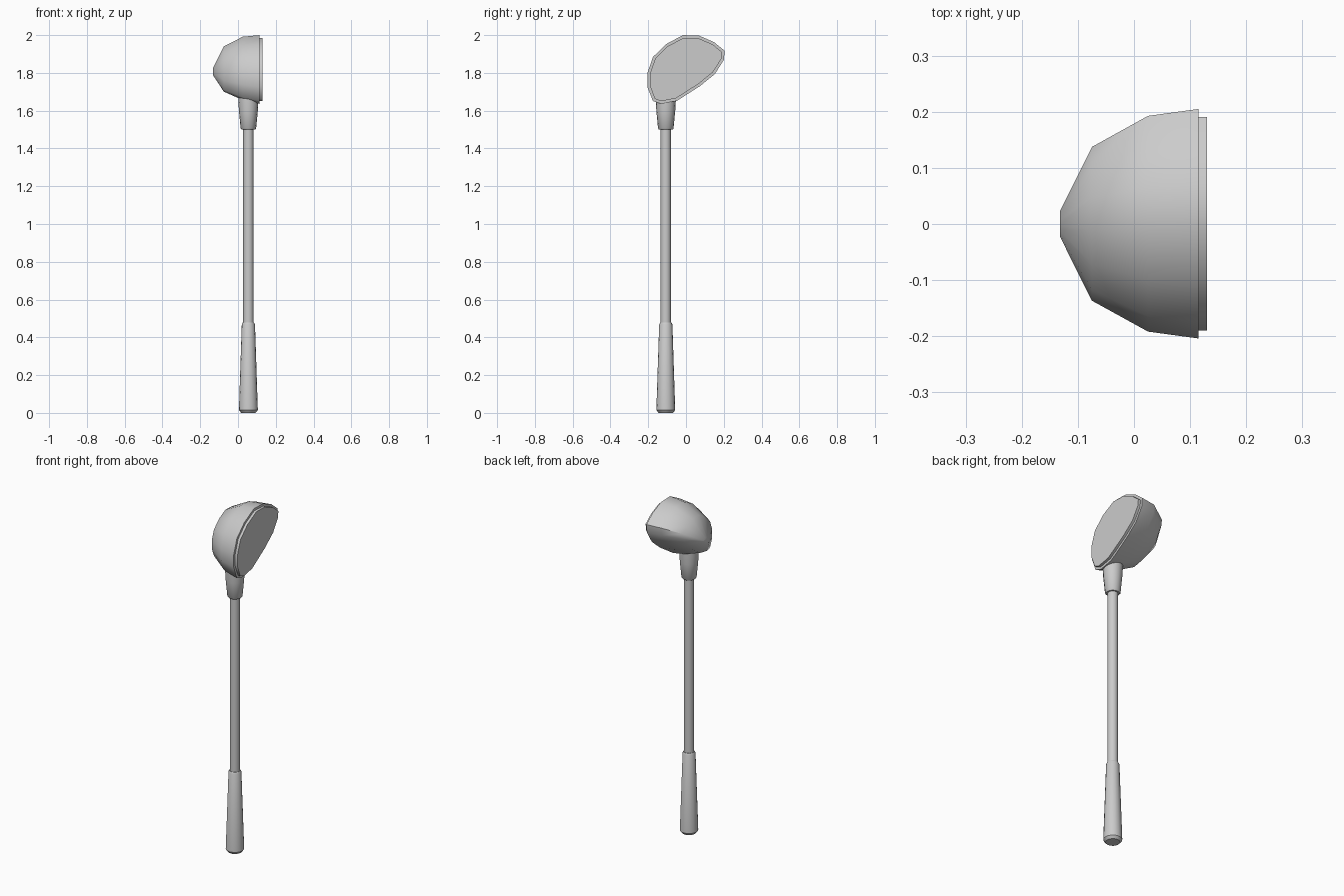
import bpy, bmesh
from math import radians, cos, sin, tau
from mathutils import Vector

cube = bpy.data.objects.get("Cube")
if cube:
    bpy.data.objects.remove(cube, do_unlink=True)

GREY = (0.6, 0.6, 0.6, 1)
grey = bpy.data.materials.new("plain grey")
grey.use_nodes = True
grey.diffuse_color = GREY
grey.node_tree.nodes["Principled BSDF"].inputs["Base Color"].default_value = GREY

AXIS = Vector((0.055, -0.107, 0))
SIDES = 16


def loft(bm, rings):
    """Skin consecutive rings of points and cap both ends; return the end cap."""
    rows = [[bm.verts.new(p) for p in ring] for ring in rings]
    for a, b in zip(rows, rows[1:]):
        for i in range(len(a)):
            j = (i + 1) % len(a)
            bm.faces.new((a[i], a[j], b[j], b[i]))
    bm.faces.new(rows[0][::-1])
    return bm.faces.new(rows[-1])


def finish(bm, name, angle):
    bmesh.ops.recalc_face_normals(bm, faces=bm.faces)
    mesh = bpy.data.meshes.new(name)
    bm.to_mesh(mesh)
    bm.free()
    obj = bpy.data.objects.new(name, mesh)
    bpy.context.collection.objects.link(obj)
    mesh.materials.append(grey)
    bpy.ops.object.select_all(action="DESELECT")
    obj.select_set(True)
    bpy.context.view_layer.objects.active = obj
    bpy.ops.object.shade_smooth_by_angle(angle=radians(angle))


def turned(name, profile):
    """Round part on the shaft axis from (radius, height) pairs."""
    bm = bmesh.new()
    loft(bm, [[AXIS + Vector((r * cos(tau * i / SIDES), r * sin(tau * i / SIDES), z))
               for i in range(SIDES)] for r, z in profile])
    finish(bm, name, 35)


# Grip, shaft and socket
turned("grip", [(0.038, 0), (0.05, 0.015), (0.035, 0.468), (0.03, 0.478)])
turned("shaft", [(0.0275, 0.45), (0.0275, 1.53)])
turned("socket", [(0.036, 1.5), (0.041, 1.506), (0.05, 1.6), (0.053, 1.65), (0.053, 1.7)])

# Head: face outline (y, z) shrinking towards the rounded back
outline = [(-0.016, 2.0), (0.07, 1.997), (0.148, 1.963), (0.205, 1.917),
           (0.2, 1.868), (0.153, 1.794), (0.074, 1.73), (-0.048, 1.652),
           (-0.132, 1.636), (-0.175, 1.651), (-0.204, 1.725), (-0.204, 1.8),
           (-0.175, 1.884), (-0.106, 1.952)]
MID = 1.817
# x, scale in y, scale in z, lift
sections = [(-0.132, 0.11, 0.11, -0.01), (-0.075, 0.67, 0.66, 0.003),
            (0.025, 0.94, 0.92, 0.006), (0.115, 1, 1, 0)]
bm = bmesh.new()
face = loft(bm, [[(x, y * sy, MID + (z - MID) * sz + lift) for y, z in outline]
                 for x, sy, sz, lift in sections])
# Striking plate, stepped in from the rim
bmesh.ops.recalc_face_normals(bm, faces=bm.faces)
bmesh.ops.inset_region(bm, faces=[face], thickness=0.014, use_even_offset=True)
plate = bmesh.ops.extrude_face_region(bm, geom=[face])["geom"]
bmesh.ops.delete(bm, geom=[face], context="FACES_ONLY")
bmesh.ops.translate(bm, vec=(0.015, 0, 0),
                    verts=[v for v in plate if isinstance(v, bmesh.types.BMVert)])
finish(bm, "head", 50)
